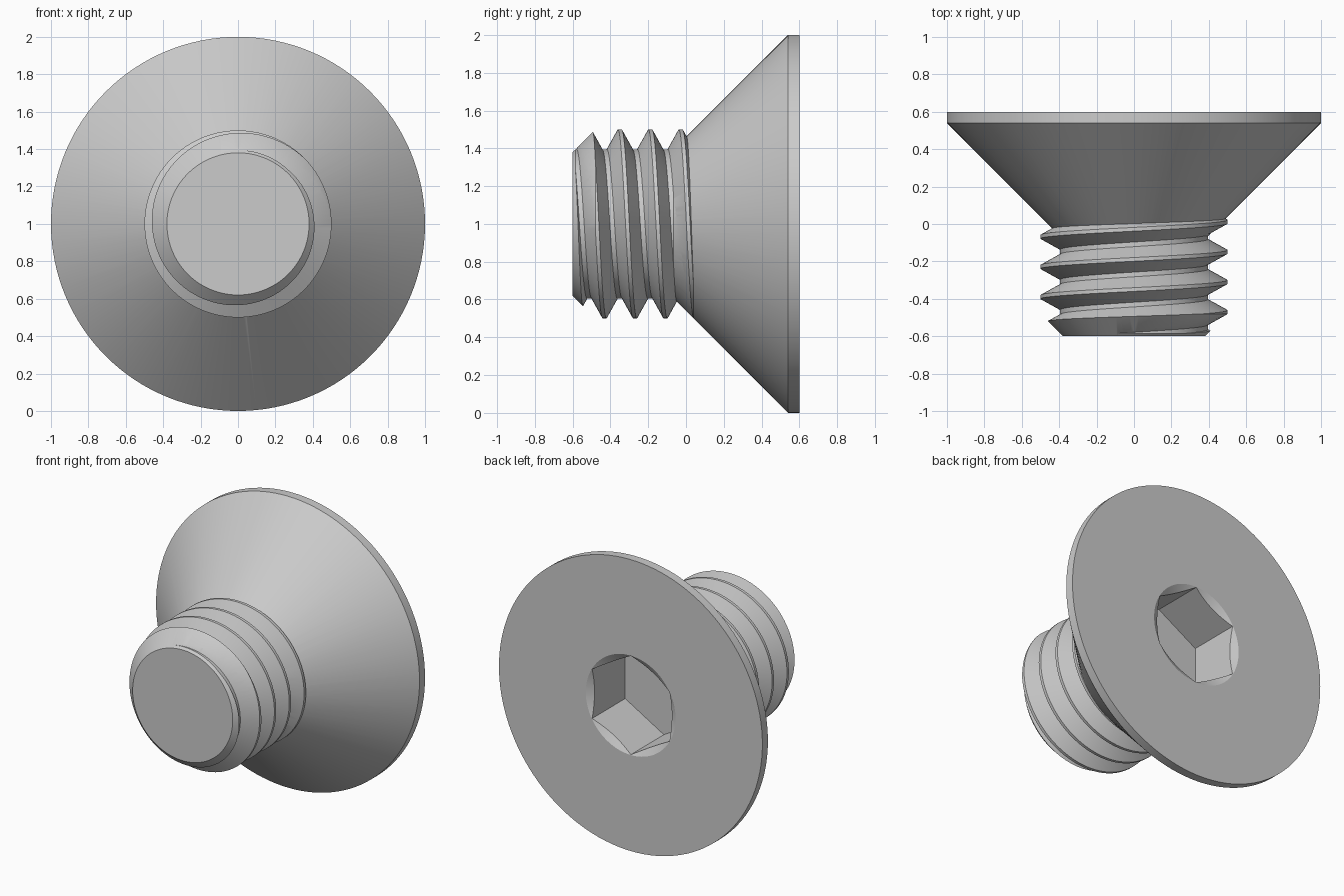
import bpy, bmesh, math
from mathutils import Matrix

if "Cube" in bpy.data.objects:
    bpy.data.objects.remove(bpy.data.objects["Cube"])

SEG = 128          # sides around the axis
PITCH = 0.161      # thread pitch
CREST_Y = 0.012    # crest position at angle zero
ROOT_R, CREST_R = 0.395, 0.5


def polar(r, a, y):
    """Point at radius r and angle a around the screw axis (along y, at z = 1)."""
    return (r * math.cos(a), y, 1 + r * math.sin(a))


def make_object(name, bm):
    bmesh.ops.recalc_face_normals(bm, faces=bm.faces)
    mesh = bpy.data.meshes.new(name)
    bm.to_mesh(mesh)
    bm.free()
    obj = bpy.data.objects.new(name, mesh)
    bpy.context.collection.objects.link(obj)
    return obj


def turned(name, profile, sides=SEG, start=0.0):
    """Closed solid turned from (radius, y) points, with flat ends."""
    bm = bmesh.new()
    rings = [[bm.verts.new(polar(r, start + 2 * math.pi * i / sides, y))
              for i in range(sides)] for r, y in profile]
    for a, b in zip(rings, rings[1:]):
        for i in range(sides):
            n = (i + 1) % sides
            bm.faces.new((a[i], a[n], b[n], b[i]))
    bm.faces.new(rings[0])
    bm.faces.new(rings[-1])
    return make_object(name, bm)


def thread_solid(name, turns=7):
    """Closed helical solid with a trapezoid thread, longer than needed."""
    bm = bmesh.new()
    flank = (PITCH - 0.045) / 2
    corners = [(CREST_R, 0.01), (CREST_R, -0.01),
               (ROOT_R, -0.01 - flank), (ROOT_R, 0.01 + flank - PITCH)]
    top = CREST_Y + 2 * PITCH
    rows = []
    for i in range(SEG * turns + 1):
        t = i / SEG
        rows.append([bm.verts.new(polar(r, 2 * math.pi * t, top - PITCH * t + dy))
                     for r, dy in corners])
    last = len(rows) - 1
    for i in range(last):
        for j in range(3):
            bm.faces.new((rows[i][j], rows[i + 1][j], rows[i + 1][j + 1], rows[i][j + 1]))
        if i + 1 + SEG <= last:
            bm.faces.new((rows[i][3], rows[i + 1][3],
                          rows[i + 1 + SEG][0], rows[i + SEG][0]))
    # close both ends with fans to the axis
    ends = [e for e in bm.edges if e.is_boundary]
    tips = [bm.verts.new((0, top + 0.1, 1)),
            bm.verts.new((0, top - PITCH * (turns + 1) - 0.1, 1))]
    middle = top - PITCH * turns / 2
    for e in ends:
        y = (e.verts[0].co.y + e.verts[1].co.y) / 2
        bm.faces.new((e.verts[0], e.verts[1], tips[0] if y > middle else tips[1]))
    return make_object(name, bm)


def combine(obj, tool, operation):
    """Apply a boolean and discard the tool."""
    mod = obj.modifiers.new(operation.lower(), 'BOOLEAN')
    mod.operation = operation
    mod.solver = 'EXACT'
    mod.object = tool
    bpy.context.view_layer.objects.active = obj
    bpy.ops.object.modifier_apply(modifier=mod.name)
    bpy.data.objects.remove(tool, do_unlink=True)


# threaded shank, trimmed to a chamfered tip
shank = thread_solid("threaded_shank")
combine(shank, turned("shank_envelope",
                      [(0.38, -0.6), (0.53, -0.45), (0.53, 0.1)]), 'INTERSECT')

# countersunk head with a thin cylindrical rim
screw = turned("countersunk_screw", [(0.36, -0.1), (1, 0.54), (1, 0.6)])
combine(screw, shank, 'UNION')

# hexagonal socket with a shallow conical lead-in
combine(screw, turned("hex_socket", [(0.339, 0.24), (0.339, 0.7)], 6, math.pi / 2), 'DIFFERENCE')
slope = math.sqrt(3)
combine(screw, turned("socket_lead_in",
                      [(0.341 - 0.08 * slope, 0.52), (0.341 + 0.03 * slope, 0.63)]), 'DIFFERENCE')

# plain steel finish
steel = bpy.data.materials.new("grey_steel")
steel.diffuse_color = (0.6, 0.6, 0.6, 1)
steel.use_nodes = True
steel.node_tree.nodes["Principled BSDF"].inputs["Base Color"].default_value = steel.diffuse_color
screw.data.materials.clear()
screw.data.materials.append(steel)
for poly in screw.data.polygons:
    poly.material_index = 0

# smooth round surfaces, crisp edges
bpy.ops.object.select_all(action='DESELECT')
screw.select_set(True)
bpy.context.view_layer.objects.active = screw
bpy.ops.object.shade_smooth_by_angle(angle=math.radians(25))
